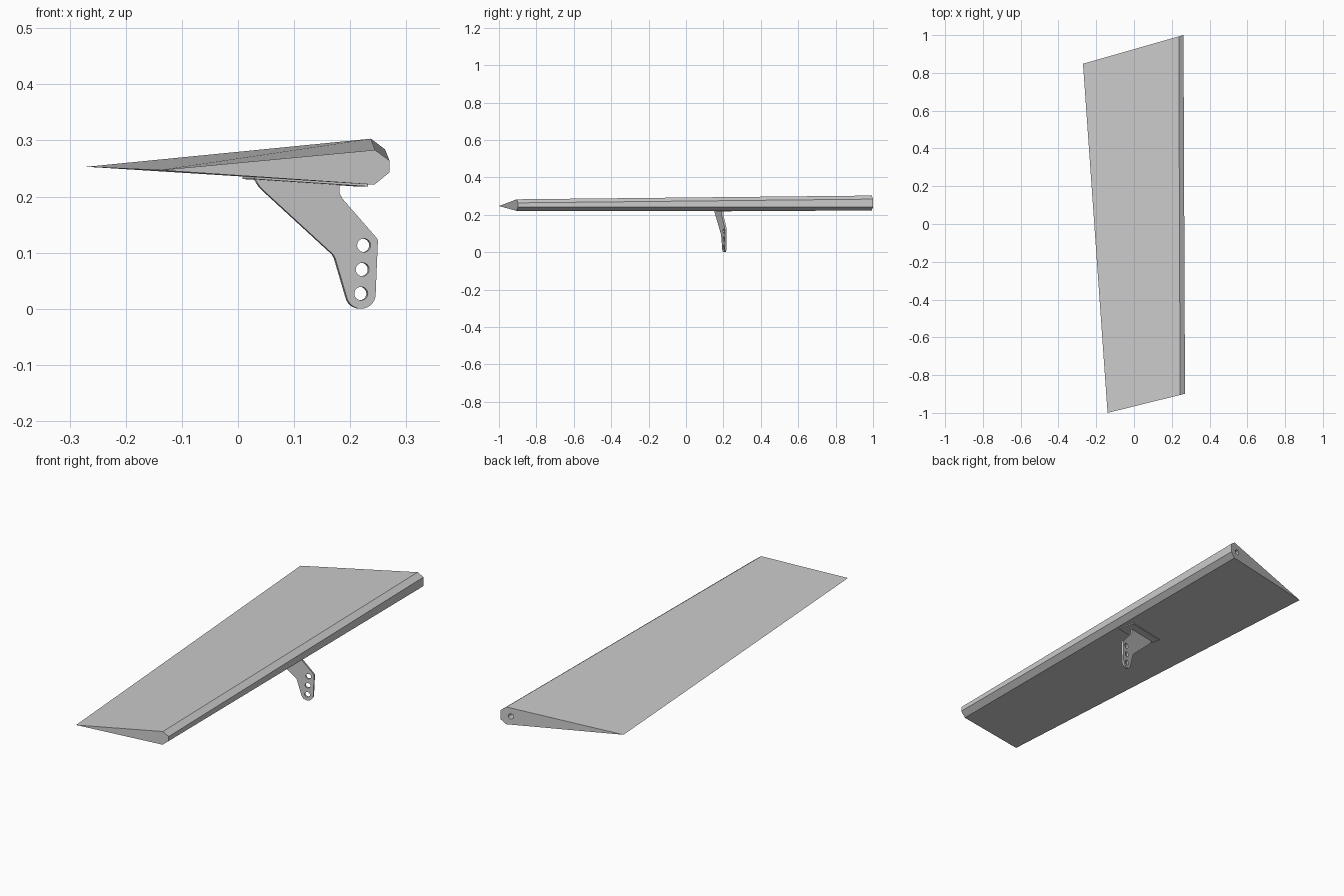
import bpy, bmesh
from math import radians, cos, sin, pi
from mathutils import Matrix, Vector

if "Cube" in bpy.data.objects:
    bpy.data.objects.remove(bpy.data.objects["Cube"])

SWEEP = radians(15)


def mesh_object(name, bm):
    bmesh.ops.recalc_face_normals(bm, faces=bm.faces[:])
    me = bpy.data.meshes.new(name)
    bm.to_mesh(me)
    bm.free()
    ob = bpy.data.objects.new(name, me)
    bpy.context.collection.objects.link(ob)
    return ob


def arc(cx, cy, r, a0, a1, n):
    return [(cx + r * cos(radians(a0 + (a1 - a0) * i / n)),
             cy + r * sin(radians(a0 + (a1 - a0) * i / n))) for i in range(n + 1)]


# Flap body: tapered wedge lofted between two swept end profiles (x, z)
near = [(-0.14, 0.247), (0.244, 0.283), (0.27, 0.264), (0.27, 0.243), (0.243, 0.221)]
far = [(-0.27, 0.253), (0.237, 0.303), (0.262, 0.284), (0.262, 0.242), (0.237, 0.222)]
bm = bmesh.new()
a = [bm.verts.new((x, -1 + (x + 0.14) * 0.247, z)) for x, z in near]
b = [bm.verts.new((x, 1 + (x - 0.262) * 0.285, z)) for x, z in far]
bm.faces.new(a)
bm.faces.new(b)
for i in range(5):
    j = (i + 1) % 5
    bm.faces.new((a[i], a[j], b[j], b[i]))
body = mesh_object("flap_body", bm)

# Hinge pin hole in the far end
bm = bmesh.new()
bmesh.ops.create_cone(bm, cap_ends=True, segments=24, radius1=0.012, radius2=0.012, depth=0.24,
                      matrix=Matrix.Translation((0.217, 0.99, 0.262)) @ Matrix.Rotation(pi / 2, 4, 'X'))
cutter = mesh_object("pin_hole_cutter", bm)
cutter.hide_render = True
cutter.hide_set(True)
mod = body.modifiers.new("pin_hole", 'BOOLEAN')
mod.operation = 'DIFFERENCE'
mod.object = cutter
mod.solver = 'EXACT'
bpy.context.view_layer.objects.active = body
bpy.ops.object.modifier_apply(modifier=mod.name)
bpy.data.objects.remove(cutter)

# Control horn: flat plate with three holes, turned to follow the sweep
outline = [(0.18, 0.235), (0.18, 0.205), (0.184, 0.197)]
outline += arc(0.238, 0.12, 0.01, 40, -3, 4)
outline += arc(0.218, 0.026, 0.026, -3, -163, 14)
outline += [(0.172, 0.09), (0.168, 0.097), (0.045, 0.21), (0.038, 0.217), (0.026, 0.236)]
loops = [outline]
for hx, hz in [(0.223, 0.113), (0.2205, 0.07), (0.218, 0.027)]:
    loops.append(arc(hx, hz, 0.012, 0, 345, 23))
cu = bpy.data.curves.new("control_horn", 'CURVE')
cu.dimensions = '2D'
cu.fill_mode = 'BOTH'
cu.extrude = 0.005
for loop in loops:
    sp = cu.splines.new('POLY')
    sp.points.add(len(loop) - 1)
    for p, (x, z) in zip(sp.points, loop):
        p.co = ((x - 0.218) / cos(SWEEP), z, 0, 1)
    sp.use_cyclic_u = True
horn = bpy.data.objects.new("control_horn", cu)
bpy.context.collection.objects.link(horn)
horn.matrix_world = (Matrix.Translation((0.218, 0.205, 0)) @ Matrix.Rotation(SWEEP, 4, 'Z')
                     @ Matrix.Rotation(pi / 2, 4, 'X'))
bpy.ops.object.select_all(action='DESELECT')
horn.select_set(True)
bpy.context.view_layer.objects.active = horn
bpy.ops.object.convert(target='MESH')

# Horn base: thin pad almost flush with the underside
bm = bmesh.new()
bmesh.ops.create_cube(bm, size=1, matrix=Matrix.Translation((0.12, 0.178, 0.2275))
                      @ Matrix.Rotation(SWEEP, 4, 'Z') @ Matrix.Rotation(radians(3.6), 4, 'Y')
                      @ Matrix.Diagonal((0.21, 0.08, 0.006, 1)))
mesh_object("horn_base", bm)
